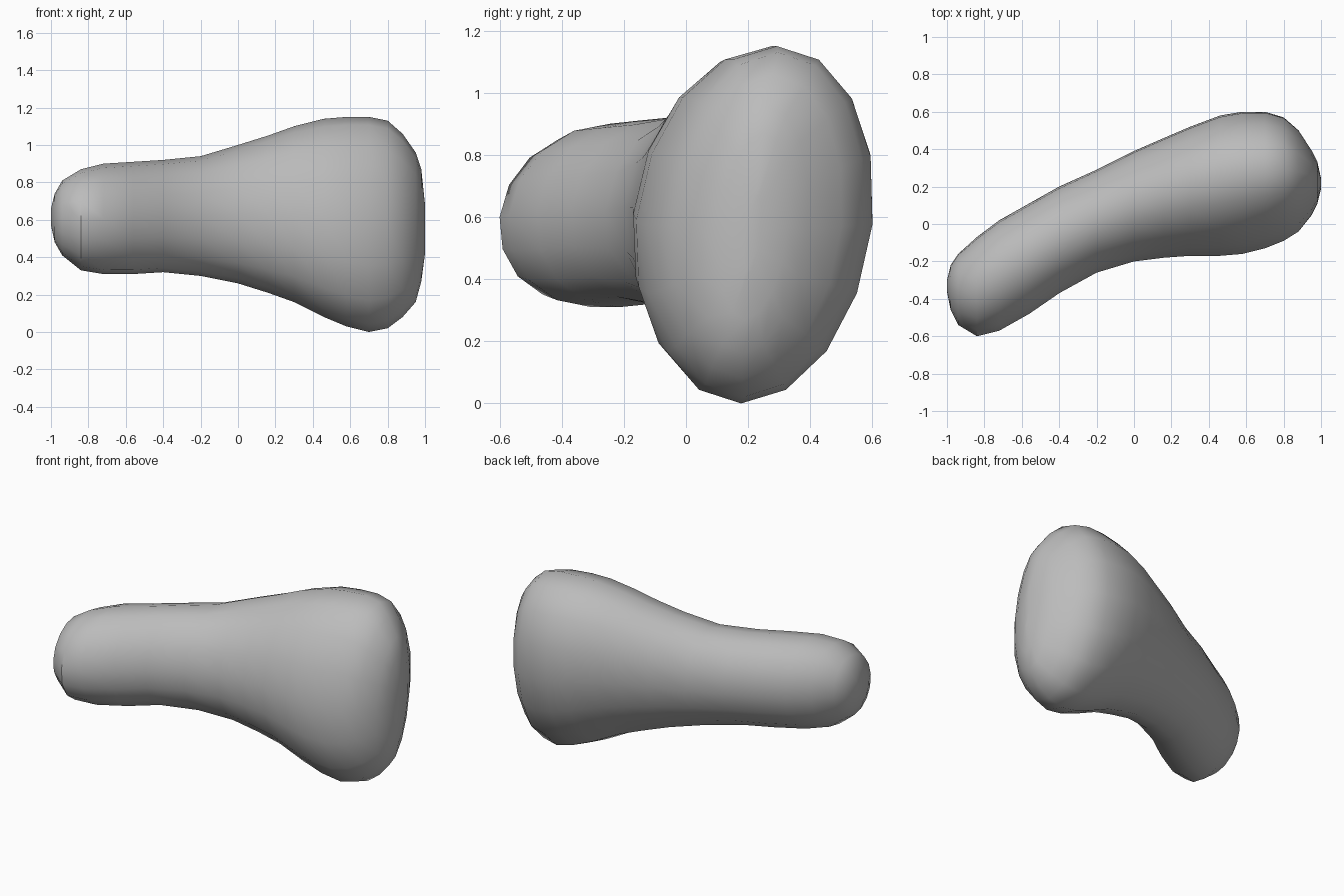
import bpy
import bmesh
from math import cos, sin, pi, radians

default_cube = bpy.data.objects.get("Cube")
if default_cube:
    bpy.data.objects.remove(default_cube, do_unlink=True)

SIDES = 16
LEAN = 0.1  # how far the top of each section leans towards the back

# Sections along the length: x, front y, back y, bottom z, top z
SECTIONS = [
    (-1, -.36, -.3, .57, .66),
    (-.98, -.46, -.22, .48, .74),
    (-.94, -.54, -.16, .41, .81),
    (-.84, -.6, -.07, .33, .87),
    (-.72, -.57, .02, .31, .9),
    (-.56, -.48, .11, .31, .91),
    (-.4, -.37, .2, .32, .92),
    (-.2, -.26, .29, .3, .94),
    (0, -.2, .39, .26, 1),
    (.16, -.18, .46, .21, 1.05),
    (.3, -.17, .52, .16, 1.1),
    (.46, -.17, .58, .08, 1.14),
    (.58, -.16, .6, .03, 1.15),
    (.7, -.13, .6, 0, 1.15),
    (.8, -.09, .57, .02, 1.13),
    (.88, -.04, .5, .08, 1.06),
    (.95, .05, .39, .16, .96),
    (.98, .11, .33, .27, .87),
    (1, .19, .24, .42, .68),
]


def make_material(name, colour):
    material = bpy.data.materials.new(name)
    material.use_nodes = True
    material.diffuse_color = colour
    shader = material.node_tree.nodes["Principled BSDF"]
    shader.inputs["Base Color"].default_value = colour
    shader.inputs["Roughness"].default_value = 0.8
    return material


def add_ring(bm, x, front, back, bottom, top):
    """Add one leaning elliptical ring of vertices across the body."""
    centre_y, centre_z = (front + back) / 2, (bottom + top) / 2
    radius_y, radius_z = (back - front) / 2, (top - bottom) / 2
    ring = []
    for i in range(SIDES):
        angle = 2 * pi * i / SIDES
        rise = radius_z * sin(angle)
        y = centre_y + radius_y * cos(angle) + LEAN * rise
        ring.append(bm.verts.new((x, y, centre_z + rise)))
    return ring


def loft(name, sections, material):
    """Skin the rings into one closed body with smooth shading."""
    bm = bmesh.new()
    rings = [add_ring(bm, *section) for section in sections]
    for near, far in zip(rings, rings[1:]):
        for i in range(SIDES):
            j = (i + 1) % SIDES
            bm.faces.new((near[i], near[j], far[j], far[i]))
    bm.faces.new(rings[0])
    bm.faces.new(rings[-1])
    bmesh.ops.recalc_face_normals(bm, faces=bm.faces)
    mesh = bpy.data.meshes.new(name)
    bm.to_mesh(mesh)
    bm.free()
    mesh.materials.append(material)
    body = bpy.data.objects.new(name, mesh)
    bpy.context.collection.objects.link(body)
    bpy.ops.object.select_all(action="DESELECT")
    body.select_set(True)
    bpy.context.view_layer.objects.active = body
    bpy.ops.object.shade_smooth_by_angle(angle=radians(40))
    return body


# Curved body: narrow rounded end widening to a broad blunt end
grey = make_material("plain grey", (0.5, 0.5, 0.5, 1))
loft("curved_body", SECTIONS, grey)
